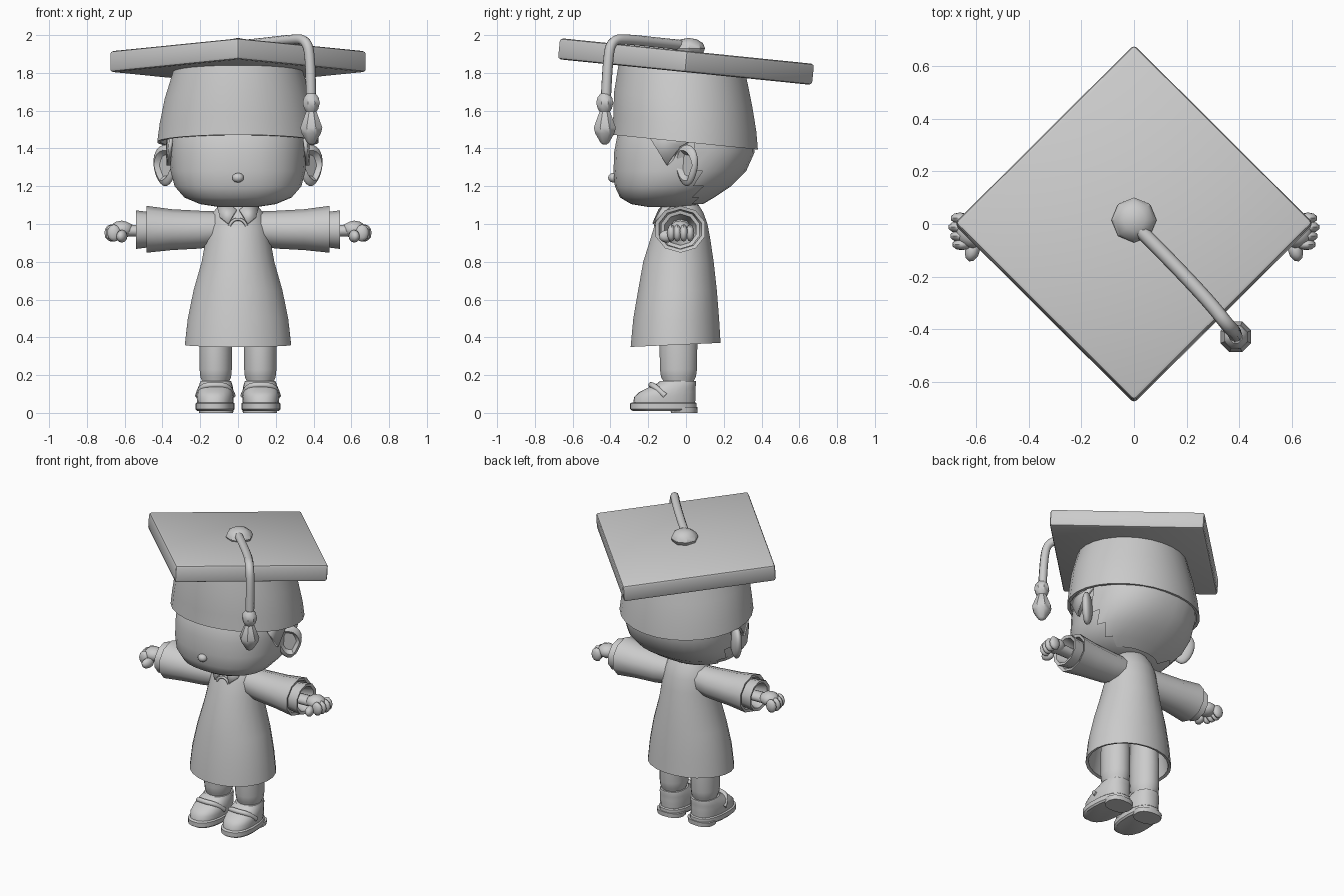
import bpy, bmesh, math
from mathutils import Matrix, Vector

if "Cube" in bpy.data.objects:
    bpy.data.objects.remove(bpy.data.objects["Cube"])

grey = bpy.data.materials.new("plain_grey")
grey.use_nodes = True
COLOUR = (0.6, 0.6, 0.6, 1)
grey.diffuse_color = COLOUR
grey.node_tree.nodes["Principled BSDF"].inputs["Base Color"].default_value = COLOUR


def finish(name, bm, mirror=False, angle=40):
    bmesh.ops.recalc_face_normals(bm, faces=bm.faces[:])
    me = bpy.data.meshes.new(name)
    bm.to_mesh(me)
    bm.free()
    me.materials.append(grey)
    for p in me.polygons:
        p.use_smooth = True
    me.set_sharp_from_angle(angle=math.radians(angle))
    ob = bpy.data.objects.new(name, me)
    bpy.context.collection.objects.link(ob)
    if mirror:
        ob.modifiers.new("mirror", 'MIRROR').use_clip = False
    return ob


def loft(rings, sides=24, axis='Z', power=2.0):
    """Rings are (centre, radius a, radius b), skinned in order and capped."""
    bm = bmesh.new()
    loops = []
    for c, a, b in rings:
        loop = []
        for i in range(sides):
            t = 2 * math.pi * (i + 0.5) / sides
            u, v = math.cos(t), math.sin(t)
            u = a * math.copysign(abs(u) ** (2 / power), u)
            v = b * math.copysign(abs(v) ** (2 / power), v)
            off = Vector((u, v, 0)) if axis == 'Z' else Vector((0, u, v))
            loop.append(bm.verts.new(Vector(c) + off))
        loops.append(loop)
    for p, q in zip(loops, loops[1:]):
        for i in range(sides):
            j = (i + 1) % sides
            bm.faces.new((p[i], p[j], q[j], q[i]))
    bm.faces.new(loops[0])
    bm.faces.new(loops[-1])
    return bm


def upright(rows, x=0):
    """Rows of (z, y, rx, ry) become upright rings."""
    return [((x, y, z), rx, ry) for z, y, rx, ry in rows]


def blob(bm, centre, size, turn=0, sub=2):
    m = (Matrix.Translation(centre) @ Matrix.Rotation(turn, 4, 'Z')
         @ Matrix.Diagonal((*size, 1)))
    return bmesh.ops.create_icosphere(bm, subdivisions=sub, radius=1, matrix=m)


def tube(name, points, radius):
    cu = bpy.data.curves.new(name, 'CURVE')
    cu.dimensions = '3D'
    cu.bevel_depth = radius
    cu.bevel_resolution = 2
    cu.use_fill_caps = True
    sp = cu.splines.new('NURBS')
    sp.points.add(len(points) - 1)
    for p, co in zip(sp.points, points):
        p.co = (*co, 1)
    sp.order_u = 3
    sp.use_endpoint_u = True
    cu.materials.append(grey)
    ob = bpy.data.objects.new(name, cu)
    bpy.context.collection.objects.link(ob)


def plate(name, points, thick):
    bm = bmesh.new()
    bm.faces.new([bm.verts.new(p) for p in points])
    bmesh.ops.triangulate(bm, faces=bm.faces[:])
    ob = finish(name, bm, mirror=True)
    so = ob.modifiers.new("thickness", 'SOLIDIFY')
    so.thickness = thick
    so.offset = 0


# Tilted cap: square board and tapered band
tilt = Matrix.Translation((0, 0, 1.86)) @ Matrix.Rotation(-0.101, 4, 'X')
bm = bmesh.new()
bmesh.ops.create_cube(bm, size=1, matrix=tilt @ Matrix.Rotation(math.pi / 4, 4, 'Z')
                      @ Matrix.Diagonal((0.965, 0.965, 0.112, 1)))
bmesh.ops.bevel(bm, geom=bm.edges[:], offset=0.016, segments=2, profile=0.5, affect='EDGES')
finish("cap_board", bm)
bm = loft(upright([(-0.04, -0.015, .34, .34), (-0.2, 0.005, .39, .37), (-0.33, .027, .417, .383),
                   (-.425, .038, .43, .39), (-.425, .038, .41, .37), (-.2, .01, .37, .35)]), 28)
bm.transform(tilt)
finish("cap_band", bm)

# Button, cord and tassel
bm = bmesh.new()
bmesh.ops.create_uvsphere(bm, u_segments=8, v_segments=6, radius=1,
                          matrix=Matrix.Translation((0, .015, 1.93)) @ Matrix.Diagonal((.086, .086, .055, 1)))
finish("cap_button", bm)
tube("tassel_cord", [(0, 0, 1.945), (.12, -.12, 1.957), (.29, -.3, 1.977), (.36, -.39, 1.977),
                     (.385, -.415, 1.88), (.387, -.425, 1.64)], .027)
bm = loft([((.388, -.43, z), r, r) for z, r in
           [(1.69, .025), (1.67, .042), (1.64, .049), (1.61, .04), (1.595, .03), (1.57, .04),
            (1.51, .063), (1.48, .055), (1.43, .024), (1.42, .01)]], 8)
finish("tassel", bm)

# Head, and hair as an offset shell over its back half
head = [(1.09, .1, -.2, .0), (1.105, .2, -.29, .07), (1.14, .285, -.35, .13), (1.2, .337, -.378, .22),
        (1.28, .358, -.385, .3), (1.38, .363, -.382, .345), (1.47, .36, -.365, .345), (1.6, .31, -.3, .3)]
finish("head", loft([((0, (f + b) / 2, z), r, (b - f) / 2) for z, r, f, b in head], 32, power=2.3), angle=60)
bm = loft([((0, (f + b + .02) / 2, z), r * 1.025, (b + .02 - f) / 2) for z, r, f, b in head[1:]], 32, power=2.3)
cut = [f for f in bm.faces if f.calc_center_median().y < 0.05 or len(f.verts) > 4]
bmesh.ops.delete(bm, geom=cut, context='FACES')
finish("back_hair", bm, angle=60)
plate("sideburn", [(.352, -.2, 1.47), (.368, -.1, 1.31), (.372, -.075, 1.34), (.372, -.03, 1.41), (.372, .05, 1.45)], .02)

# Nose
bm = bmesh.new()
blob(bm, (0, -.385, 1.245), (.032, .028, .026))
finish("nose", bm)

# Ears with a hollow facing forward and outward
bm = bmesh.new()
blob(bm, (0, 0, 0), (1, 1, 1), sub=3)
for v in bm.verts:
    if v.co.y < -0.72:
        v.co.y = 0.1
    v.co.x *= 1 + 0.2 * v.co.z
bm.transform(Matrix.Translation((.385, .005, 1.31)) @ Matrix.Rotation(math.radians(42), 4, 'Z')
             @ Matrix.Diagonal((.078, .034, .11, 1)))
finish("ear", bm, mirror=True)

# Neck and robe, open at the hem
finish("neck", loft(upright([(1.0, -.02, .09, .085), (1.15, -.02, .09, .085)])))
bm = loft(upright([(.85, -.03, .12, .11), (.6, -.047, .225, .195), (.365, -.055, .265, .222),
                   (.36, -.055, .284, .24), (.5, -.052, .268, .229), (.65, -.045, .237, .21),
                   (.8, -.04, .194, .188), (.92, -.03, .172, .16), (1.0, -.025, .158, .14),
                   (1.06, -.022, .135, .115), (1.1, -.02, .1, .088)]), 24)
for v in bm.verts:
    if v.co.z < .4:
        v.co.z += .045 * (v.co.y + .055)
finish("robe", bm)
plate("collar_flap", [(.008, -.14, 1.075), (.05, -.11, 1.105), (.11, -.085, 1.095),
                      (.095, -.14, 1.035), (.052, -.172, 1.0)], .014)
tube("robe_fold", [(-.045, -.162, .99), (-.03, -.162, 1.025), (.03, -.162, 1.025), (.045, -.162, .99)], .008)

# Sleeves, shirt cuffs and hands
def along_x(rows):
    return [((x, y, z), ry, rz) for x, y, z, ry, rz in rows]

finish("sleeve", loft(along_x([(.06, -.02, .98, .09, .085), (.2, -.022, .97, .105, .1), (.35, -.027, .97, .12, .108),
                               (.485, -.03, .972, .138, .124), (.48, -.03, .972, .118, .106),
                               (.35, -.03, .97, .09, .085)]), 10, 'X'), mirror=True)
finish("cuff", loft(along_x([(.4, -.03, .97, .09, .085), (.54, -.03, .97, .108, .102),
                             (.535, -.03, .97, .088, .083), (.42, -.03, .97, .06, .055)]), 10, 'X'), mirror=True)
finish("wrist", loft(along_x([(.4, -.03, .96, .04, .032), (.6, -.03, .965, .045, .032)]), 12, 'X'), mirror=True)
bm = bmesh.new()
blob(bm, (.615, -.03, .972), (.065, .062, .046))
blob(bm, (.615, -.1, .935), (.028, .045, .034), 0.3)
for y in (.022, -.012, -.046, -.078):
    blob(bm, (.672 - abs(y + .015) * .25, y, .952), (.037, .022, .046))
finish("hand", bm, mirror=True)

# Legs
finish("leg", loft(upright([(.1, -.04, .065, .075), (.165, -.04, .072, .08), (.19, -.04, .083, .094),
                            (.23, -.04, .087, .1), (.37, -.04, .087, .102), (.6, -.04, .08, .09)], .118),
                   16), mirror=True)

# Shoes: heel, sole, upper and strap, toes turned slightly out
turn = (Matrix.Translation((.117, -.04, 0)) @ Matrix.Rotation(.05, 4, 'Z')
        @ Matrix.Translation((-.117, .04, 0)))
parts = {
    "shoe_heel": [(0, -.01, .09, .07), (.03, -.01, .095, .072)],
    "shoe_sole": [(.01, -.118, .094, .165), (.02, -.12, .103, .177), (.05, -.12, .103, .177), (.056, -.118, .096, .168)],
    "shoe_upper": [(.05, -.116, .094, .165), (.085, -.112, .098, .163), (.11, -.098, .096, .15),
                   (.135, -.074, .092, .125), (.155, -.05, .086, .104), (.17, -.042, .08, .094)],
}
for name, rows in parts.items():
    bm = loft(upright(rows, .117), 20, power=2.4)
    bm.transform(turn)
    finish(name, bm, mirror=True)
for side, s in (("left", 1), ("right", -1)):
    tube(side + "_shoe_strap", [(s * x, y, z) for x, y, z in
         [(.028, -.11, .09), (.045, -.165, .14), (.12, -.19, .15), (.2, -.165, .14), (.212, -.11, .09)]], .016)
